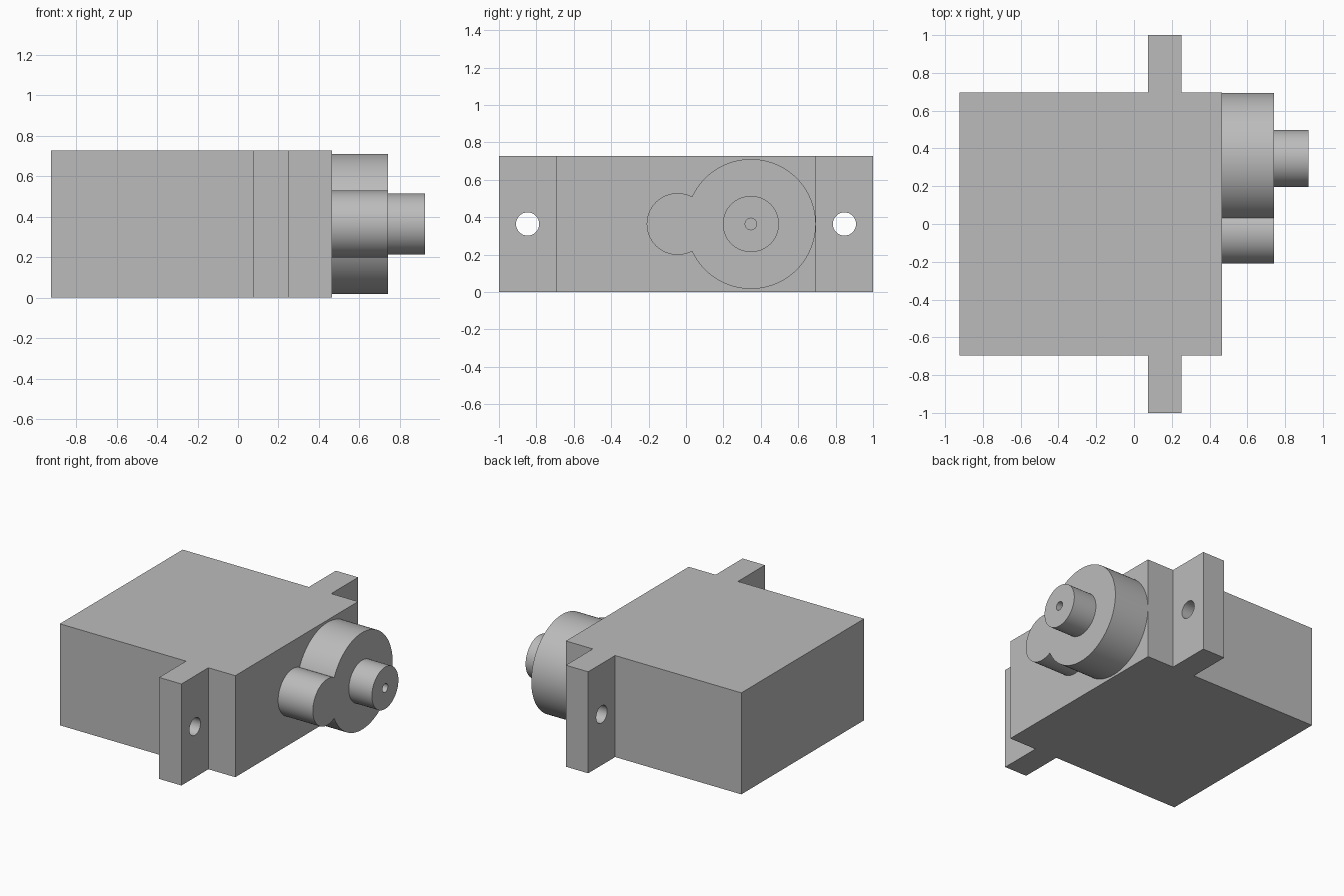
import bpy, bmesh, math
from mathutils import Matrix, Vector

if "Cube" in bpy.data.objects:
    bpy.data.objects.remove(bpy.data.objects["Cube"], do_unlink=True)

grey = bpy.data.materials.new("mid_grey")
grey.use_nodes = True
colour = (0.5, 0.5, 0.5, 1)
grey.diffuse_color = colour
grey.node_tree.nodes["Principled BSDF"].inputs["Base Color"].default_value = colour

HEIGHT = 0.727
MID = HEIGHT / 2


def finish(name, bm):
    bmesh.ops.recalc_face_normals(bm, faces=bm.faces)
    mesh = bpy.data.meshes.new(name)
    bm.to_mesh(mesh)
    bm.free()
    mesh.materials.append(grey)
    obj = bpy.data.objects.new(name, mesh)
    bpy.context.collection.objects.link(obj)
    return obj


def x_cylinder(name, x0, x1, y, radius, sides=96):
    """Cylinder lying along x at mid height."""
    bm = bmesh.new()
    place = Matrix.Translation(((x0 + x1) / 2, y, MID)) @ Matrix.Rotation(math.pi / 2, 4, 'Y')
    bmesh.ops.create_cone(bm, cap_ends=True, segments=sides, radius1=radius,
                          radius2=radius, depth=x1 - x0, matrix=place)
    return finish(name, bm)


def activate(obj):
    bpy.ops.object.select_all(action='DESELECT')
    obj.select_set(True)
    bpy.context.view_layer.objects.active = obj


def combine(obj, other, operation):
    """Apply a boolean and discard the helper."""
    mod = obj.modifiers.new("combine", 'BOOLEAN')
    mod.operation, mod.object, mod.solver = operation, other, 'EXACT'
    activate(obj)
    bpy.ops.object.modifier_apply(modifier=mod.name)
    bpy.data.objects.remove(other, do_unlink=True)


# Case with mounting tabs: half outline mirrored across y, then extruded upward
back, face, side = -0.925, 0.465, 0.695
tab_back, tab_front, tab_end = 0.075, 0.252, 1.0
half = [(back, side), (tab_back, side), (tab_back, tab_end),
        (tab_front, tab_end), (tab_front, side), (face, side)]
outline = half + [(x, -y) for x, y in reversed(half)]
bm = bmesh.new()
base = bm.faces.new([bm.verts.new((x, y, 0)) for x, y in outline])
top = bmesh.ops.extrude_face_region(bm, geom=[base])["geom"]
bmesh.ops.translate(bm, vec=Vector((0, 0, HEIGHT)),
                    verts=[v for v in top if isinstance(v, bmesh.types.BMVert)])
case = finish("case_with_tabs", bm)

# Screw holes through both tabs
for y in (-0.847, 0.847):
    combine(case, x_cylinder("hole_cutter", 0, 0.35, y, 0.062, 48), 'DIFFERENCE')

# Gear housing: large and small round bosses fused together
housing = x_cylinder("gear_housing", face - 0.02, 0.74, 0.347, 0.347)
combine(housing, x_cylinder("small_boss", face - 0.02, 0.74, -0.045, 0.165), 'UNION')

# Output shaft with blind screw hole
shaft = x_cylinder("output_shaft", 0.72, 0.923, 0.347, 0.15)
combine(shaft, x_cylinder("bore_cutter", 0.745, 1.0, 0.347, 0.031, 32), 'DIFFERENCE')

for obj in (case, housing, shaft):
    activate(obj)
    bpy.ops.object.shade_smooth_by_angle(angle=math.radians(30))
